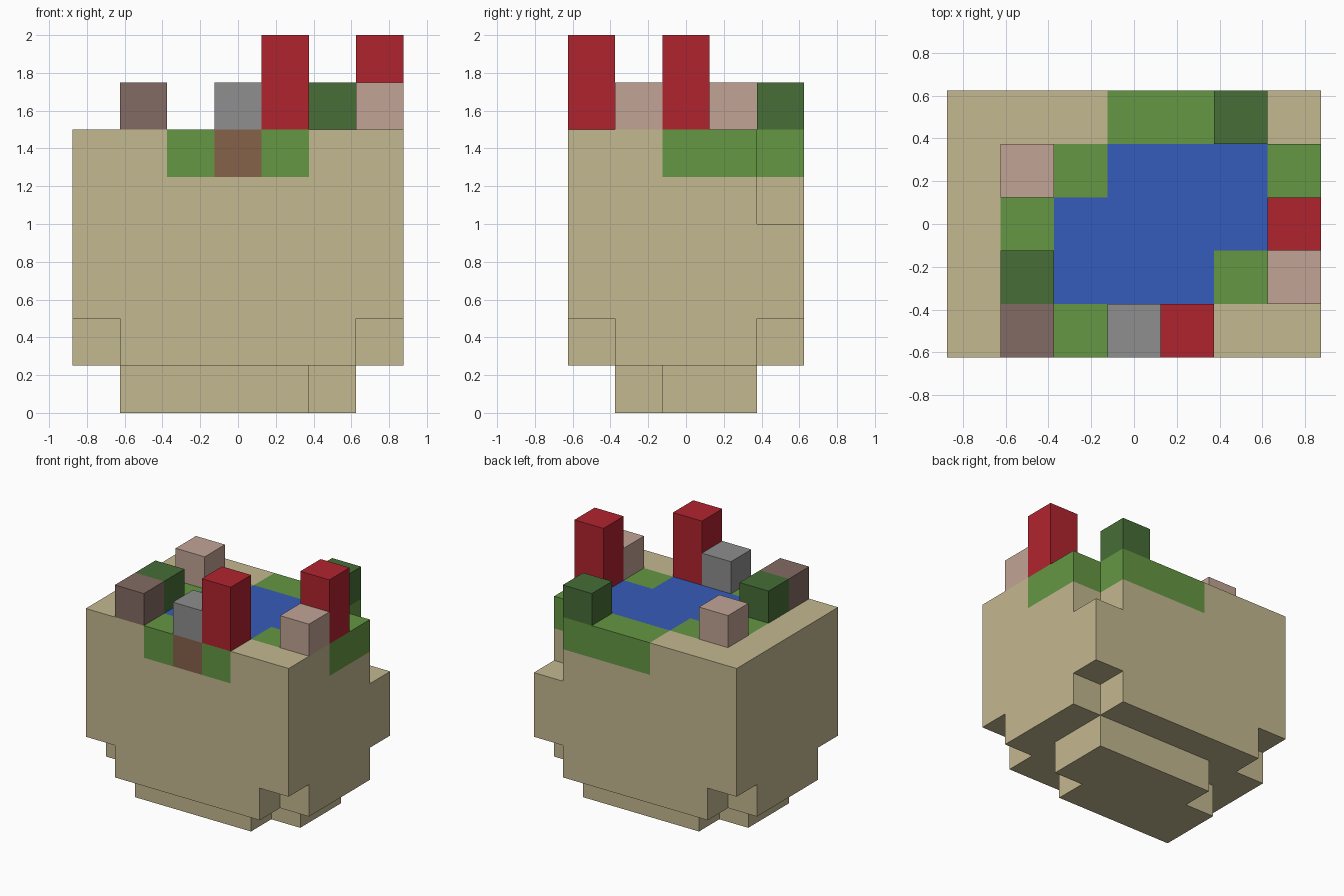
import bpy
import bmesh
from mathutils import Vector

cube = bpy.data.objects.get("Cube")
if cube:
    bpy.data.objects.remove(cube, do_unlink=True)

SIZE = 0.25


def make_material(name, hex_code):
    """Flat material from an sRGB hex code, converted to linear."""
    srgb = [int(hex_code[i:i + 2], 16) / 255 for i in (0, 2, 4)]
    lin = [c / 12.92 if c <= 0.04045 else ((c + 0.055) / 1.055) ** 2.4 for c in srgb]
    mat = bpy.data.materials.new(name)
    mat.use_nodes = True
    mat.diffuse_color = (*lin, 1)
    mat.node_tree.nodes["Principled BSDF"].inputs["Base Color"].default_value = (*lin, 1)
    return mat


sand = make_material("sand", "C4B890")
grass = make_material("grass_green", "659743")
water = make_material("water_blue", "355BBA")
soil = make_material("soil_brown", "86624A")
leaf = make_material("dark_leaf_green", "476D37")
red = make_material("red", "B0242F")
stone = make_material("stone_grey", "8E8E8E")
pink = make_material("dusty_pink", "C1A495")
mauve = make_material("mauve_brown", "836B63")

# Letter in the layer plans -> part name and material
PARTS = {
    "S": ("sand_body", sand),
    "G": ("grass_rim", grass),
    "W": ("water_pool", water),
    "E": ("soil_block", soil),
    "D": ("back_bush", leaf),
    "B": ("side_bush", leaf),
    "R": ("front_red_post", red),
    "Q": ("side_red_post", red),
    "N": ("stone_block", stone),
    "P": ("left_pink_block", pink),
    "K": ("right_pink_block", pink),
    "M": ("mauve_block", mauve),
}

# Plans from the bottom up; each lists rows from back to front
FULL = "SSSSSSS"
LAYERS = [
    # stepped foot
    [".......", "..SSSS.", ".SSSSS.", ".SSSS..", "......."],
    # lower course without its corners
    [".SSSSS.", FULL, FULL, FULL, ".SSSSS."],
    # main body
    [FULL] * 5,
    [FULL] * 5,
    ["SSSSSS.", FULL, FULL, FULL, FULL],
    # pool and rim
    ["SSSGGG.", "SSGWWWG", "SGWWWWG", "SSWWWGS", "SSGEGSS"],
    # blocks standing on the rim
    [".....D.", ".K.....", "......Q", ".B....P", ".M.NR.."],
    # tops of the red posts
    [".......", ".......", "......Q", ".......", "....R.."],
]

cells = {}
for z, rows in enumerate(LAYERS):
    for y, row in enumerate(reversed(rows)):
        for x, letter in enumerate(row):
            if letter != ".":
                cells[x, y, z] = letter

CENTRE = Vector((len(FULL) / 2, len(LAYERS[0]) / 2, 0))


def add_cell_side(bm, cell, axis, step):
    """Add one outward square on the given side of a cell."""
    normal, u, v = Vector(), Vector(), Vector()
    normal[axis] = step
    u[(axis + 1) % 3] = step
    v[(axis + 2) % 3] = 1
    mid = Vector(cell) + Vector((0.5, 0.5, 0.5)) + normal / 2 - CENTRE
    corners = [(-1, -1), (1, -1), (1, 1), (-1, 1)]
    bm.faces.new([bm.verts.new((mid + (u * a + v * b) / 2) * SIZE) for a, b in corners])


def build_part(letter, name, mat):
    """Outer skin of all cells with this letter, with flat areas merged."""
    bm = bmesh.new()
    for cell, kind in cells.items():
        if kind != letter:
            continue
        for axis in range(3):
            for step in (-1, 1):
                beside = list(cell)
                beside[axis] += step
                if tuple(beside) not in cells:
                    add_cell_side(bm, cell, axis, step)
    bmesh.ops.remove_doubles(bm, verts=bm.verts, dist=0.001)
    bmesh.ops.dissolve_limit(bm, angle_limit=0.01, verts=bm.verts, edges=bm.edges,
                             delimit={"NORMAL"})
    mesh = bpy.data.meshes.new(name)
    bm.to_mesh(mesh)
    bm.free()
    mesh.materials.append(mat)
    obj = bpy.data.objects.new(name, mesh)
    bpy.context.scene.collection.objects.link(obj)


for letter, (name, mat) in PARTS.items():
    build_part(letter, name, mat)
